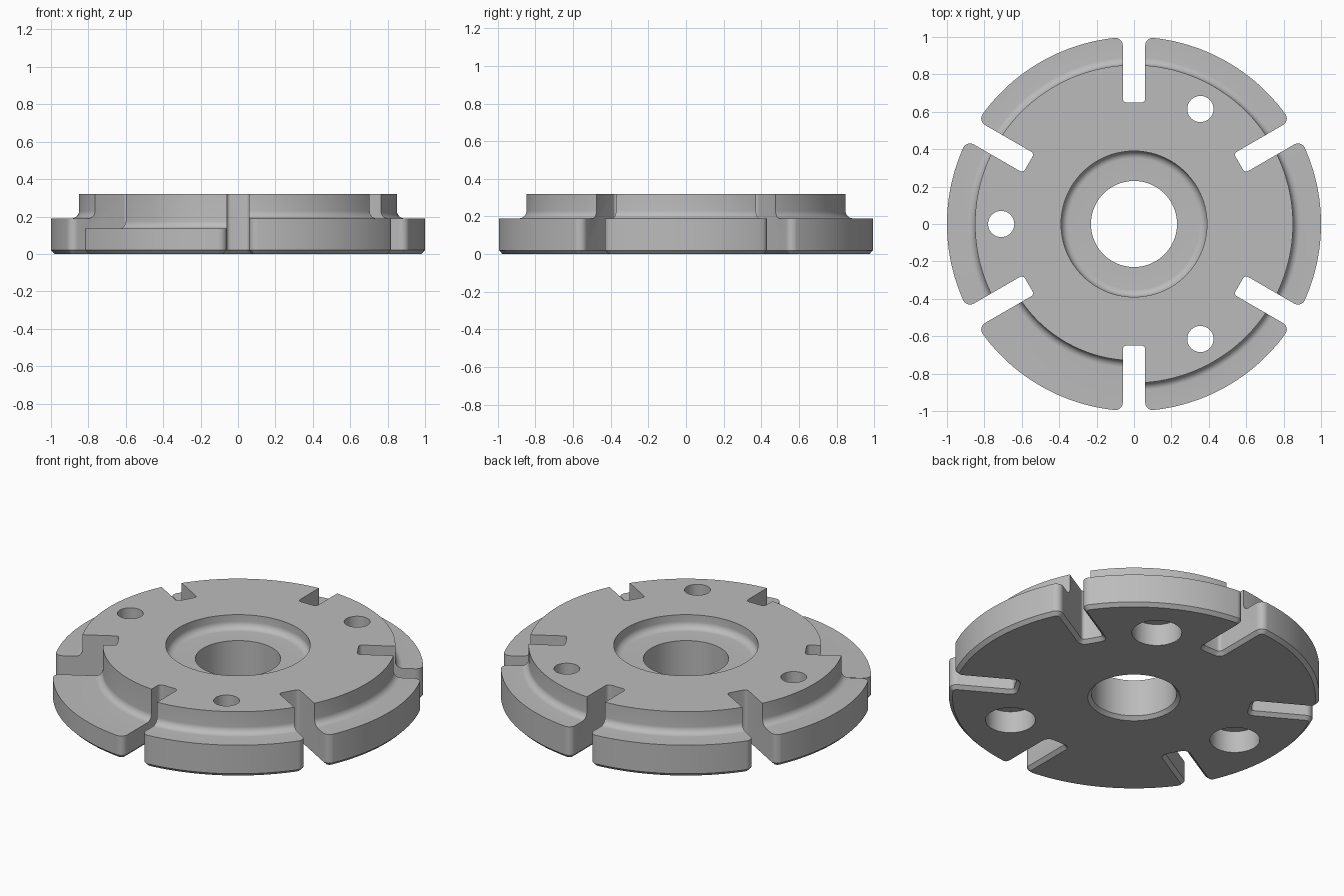
import bpy, bmesh
from math import sin, cos, pi, radians, hypot, atan2
from mathutils import Matrix, Vector

cube = bpy.data.objects.get("Cube")
if cube:
    bpy.data.objects.remove(cube, do_unlink=True)

HEIGHT, CHAMFER, FILLET = 0.32, 0.02, 0.04
STEPS = 180


def arc(cx, cy, r, start, end, n=8):
    """Points on an arc, angles in radians."""
    return [(cx + r * cos(start + (end - start) * i / n),
             cy + r * sin(start + (end - start) * i / n)) for i in range(n + 1)]


def make_object(name, bm):
    bmesh.ops.recalc_face_normals(bm, faces=bm.faces)
    mesh = bpy.data.meshes.new(name)
    bm.to_mesh(mesh)
    bm.free()
    obj = bpy.data.objects.new(name, mesh)
    bpy.context.collection.objects.link(obj)
    return obj


def bridge(bm, a, b):
    for i in range(len(a)):
        j = (i + 1) % len(a)
        bm.faces.new((a[i], a[j], b[j], b[i]))


def loft(bm, layers, matrix):
    """Closed solid through outlines given as (points, z)."""
    rings = [[bm.verts.new(matrix @ Vector((x, y, z))) for x, y in pts]
             for pts, z in layers]
    for a, b in zip(rings, rings[1:]):
        bridge(bm, a, b)
    bm.faces.new(rings[0])
    bm.faces.new(rings[-1])


def section(wall, ledge):
    """Disc cross-section: bore, recess, hub wall, filleted ledge, rim."""
    return ([(0.23 + CHAMFER, 0), (0.23, CHAMFER), (0.23, 0.24)]
            + arc(0.39 - FILLET, 0.24 + FILLET, FILLET, -pi / 2, 0)
            + [(0.39, HEIGHT), (wall, HEIGHT)]
            + arc(wall + FILLET, ledge + FILLET, FILLET, pi, 1.5 * pi)
            + [(1, ledge), (1, CHAMFER), (1 - CHAMFER, 0)])


# Disc: one of its six sectors has a deeper, lower ledge
bm = bmesh.new()
rings = []
for i in range(STEPS):
    deg = i * 360 / STEPS
    prof = section(0.73, 0.135) if 210 <= deg <= 270 else section(0.85, 0.19)
    a = radians(deg)
    rings.append([bm.verts.new((r * cos(a), r * sin(a), z)) for r, z in prof])
for i in range(STEPS):
    bridge(bm, rings[i], rings[(i + 1) % STEPS])
disc = make_object("slotted_disc", bm)


def slot_outline(grow):
    """Radial slot with rounded inner corners and rounded mouth."""
    half, end, inner = 0.06, 0.65, 0.02
    cy = half + FILLET
    cx = ((1 - FILLET) ** 2 - cy ** 2) ** 0.5
    mouth = arc(cx, cy, FILLET - grow, -pi / 2, atan2(cy, cx))
    x, y = mouth[-1]
    s = 1.15 / hypot(x, y)
    side = (arc(end + inner, half - inner, inner + grow, pi, pi / 2, 4)
            + mouth + [(x * s, y * s)])
    return side + [(px, -py) for px, py in reversed(side)]


# Cutters: six slots with chamfered bottom edges, three counterbored holes
bm = bmesh.new()
for k in range(6):
    loft(bm, [(slot_outline(CHAMFER + 0.002), -0.002),
              (slot_outline(0), CHAMFER), (slot_outline(0), 0.4)],
         Matrix.Rotation(radians(30 + 60 * k), 4, 'Z'))
for k in range(3):
    wide, narrow = (arc(0, 0, r, 0, 2 * pi, 48)[:-1] for r in (0.135, 0.07))
    loft(bm, [(wide, -0.1), (wide, 0.13), (narrow, 0.13), (narrow, 0.4)],
         Matrix.Rotation(radians(60 + 120 * k), 4, 'Z')
         @ Matrix.Translation((0.71, 0, 0)))
cutter = make_object("slot_and_hole_cutter", bm)
cutter.hide_render = True

bpy.ops.object.select_all(action='DESELECT')
disc.select_set(True)
bpy.context.view_layer.objects.active = disc
mod = disc.modifiers.new("cuts", 'BOOLEAN')
mod.operation, mod.solver, mod.object = 'DIFFERENCE', 'EXACT', cutter
bpy.ops.object.modifier_apply(modifier=mod.name)
bpy.data.objects.remove(cutter, do_unlink=True)

# Single grey metal colour
grey = bpy.data.materials.new("grey_metal")
grey.use_nodes = True
colour = (0.5, 0.5, 0.5, 1)
grey.diffuse_color = colour
grey.node_tree.nodes["Principled BSDF"].inputs["Base Color"].default_value = colour
disc.data.materials.clear()
disc.data.materials.append(grey)
bpy.ops.object.shade_smooth_by_angle(angle=radians(30))
